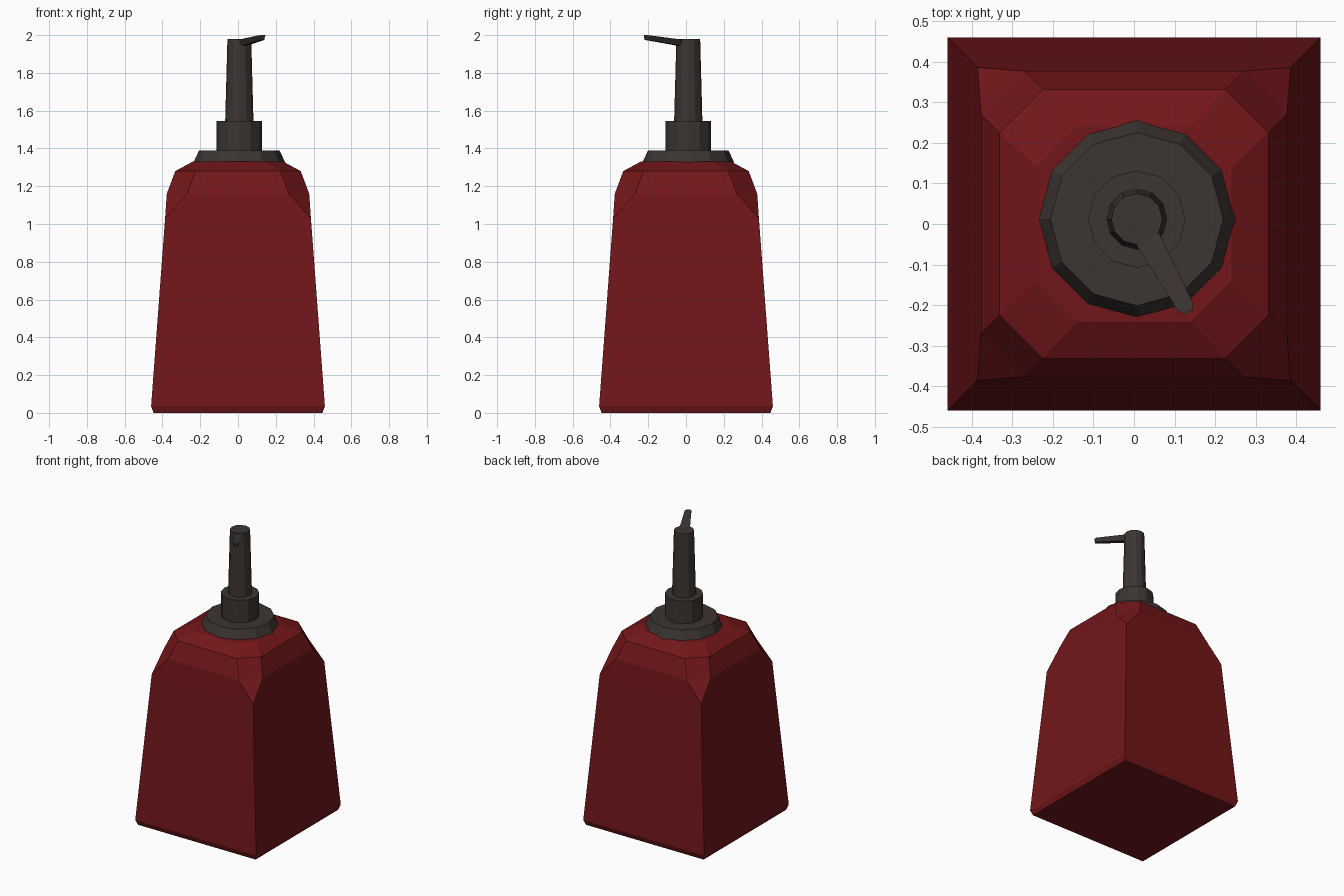
import bpy, bmesh
from math import sin, cos, pi, radians
from mathutils import Matrix, Vector

if "Cube" in bpy.data.objects:
    bpy.data.objects.remove(bpy.data.objects["Cube"])

def material(name, rgb):
    m = bpy.data.materials.new(name)
    m.diffuse_color = (*rgb, 1)
    m.use_nodes = True
    m.node_tree.nodes["Principled BSDF"].inputs["Base Color"].default_value = m.diffuse_color
    return m

red = material("red plastic", (0.17, 0.008, 0.01))
dark = material("dark plastic", (0.045, 0.036, 0.032))

def finish(name, bm, mat):
    bmesh.ops.recalc_face_normals(bm, faces=bm.faces)
    me = bpy.data.meshes.new(name)
    bm.to_mesh(me)
    bm.free()
    me.materials.append(mat)
    ob = bpy.data.objects.new(name, me)
    bpy.context.collection.objects.link(ob)
    return ob

def loft(bm, rings):
    """Skin equal-length rings of points and cap both ends."""
    loops = [[bm.verts.new(p) for p in r] for r in rings]
    for a, b in zip(loops, loops[1:]):
        for i in range(len(a)):
            j = (i + 1) % len(a)
            bm.faces.new((a[i], a[j], b[j], b[i]))
    bm.faces.new(loops[0])
    bm.faces.new(loops[-1])

def cut_square(h, c, z):
    """Square of half width h whose corners are cut at c (c == h: sharp)."""
    pts = []
    for k in range(4):
        rot = Matrix.Rotation(k * pi / 2, 3, 'Z')
        pts += [rot @ Vector((h, -c, z)), rot @ Vector((h, c, z))]
    return pts

# Bottle: tapered square body with faceted shoulders
bm = bmesh.new()
loft(bm, [cut_square(h, c, z) for h, c, z in (
    (0.447, 0.447, 0), (0.46, 0.46, 0.035), (0.386, 0.386, 1.03),
    (0.377, 0.27, 1.16), (0.332, 0.225, 1.28), (0.24, 0.14, 1.33))])
bmesh.ops.remove_doubles(bm, verts=bm.verts, dist=1e-4)
finish("bottle", bm, red)

# Pump: cap, collar and stem turned as 12-sided rings
CX, CY = 0.007, 0.012
def turned(name, profile):
    bm = bmesh.new()
    loft(bm, [[(CX + r * cos(i * pi / 6), CY + r * sin(i * pi / 6), z)
               for i in range(12)] for r, z in profile])
    return finish(name, bm, dark)

turned("cap", ((0.243, 1.325), (0.213, 1.39)))
turned("collar", ((0.12, 1.385), (0.12, 1.545)))
turned("stem", ((0.075, 1.54), (0.063, 1.98)))

# Nozzle: tapered spout with a flat top, rising toward the tip
def section(x, w, top, h):
    return [(x, -w, top), (x, -w * 0.5, top - h),
            (x, w * 0.5, top - h), (x, w, top)]

bm = bmesh.new()
loft(bm, [section(0.02, 0.034, 1.972, 0.034), section(0.248, 0.021, 1.999, 0.026),
          section(0.262, 0.011, 2.0, 0.026)])
nozzle = finish("nozzle", bm, dark)
nozzle.data.transform(Matrix.Translation((CX, CY, 0)) @ Matrix.Rotation(radians(-61), 4, 'Z'))
